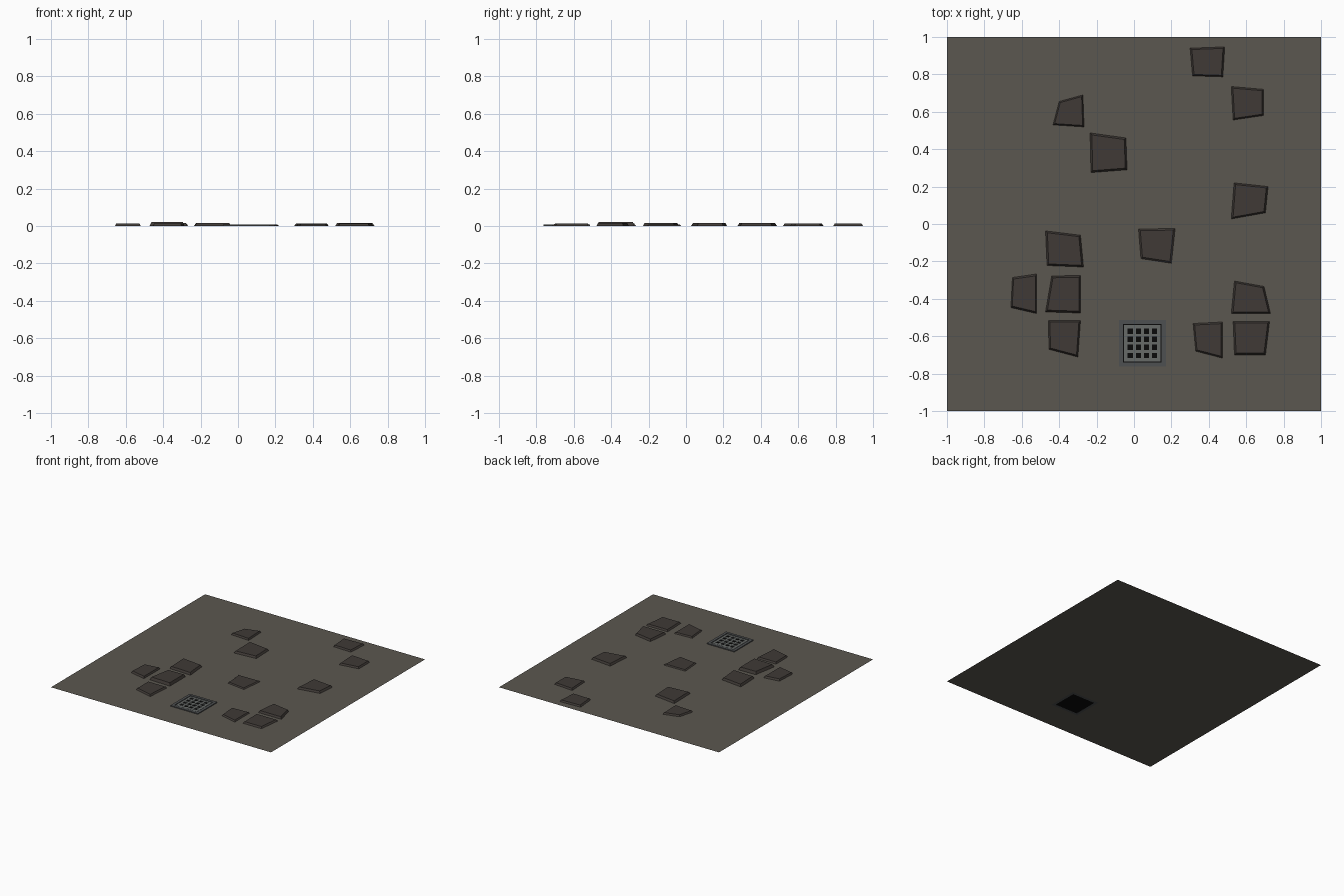
import bpy, bmesh
from mathutils import Vector

if "Cube" in bpy.data.objects:
    bpy.data.objects.remove(bpy.data.objects["Cube"])


def material(name, rgb):
    m = bpy.data.materials.new(name)
    m.diffuse_color = (*rgb, 1)
    m.use_nodes = True
    m.node_tree.nodes["Principled BSDF"].inputs["Base Color"].default_value = m.diffuse_color
    return m


ground_mat = material("dirt", (0.105, 0.095, 0.08))
stone_mat = material("stone", (0.05, 0.042, 0.037))
frame_mat = material("dark_iron", (0.075, 0.08, 0.082))
grate_mat = material("worn_iron", (0.135, 0.145, 0.14))
pit_mat = material("pit_black", (0.003, 0.003, 0.003))


def make(name, bm, mat):
    bmesh.ops.recalc_face_normals(bm, faces=bm.faces)
    me = bpy.data.meshes.new(name)
    bm.to_mesh(me)
    bm.free()
    ob = bpy.data.objects.new(name, me)
    me.materials.append(mat)
    bpy.context.collection.objects.link(ob)
    return ob


def lattice(xs, ys, z, skip):
    """Flat grid of quads with the cells chosen by skip(i, j) left open."""
    bm = bmesh.new()
    v = [[bm.verts.new((x, y, z)) for y in ys] for x in xs]
    for i in range(len(xs) - 1):
        for j in range(len(ys) - 1):
            if not skip(i, j):
                bm.faces.new((v[i][j], v[i + 1][j], v[i + 1][j + 1], v[i][j + 1]))
    bmesh.ops.delete(bm, geom=[p for p in bm.verts if not p.link_faces], context='VERTS')
    return bm


def raise_up(bm, height):
    ext = bmesh.ops.extrude_face_region(bm, geom=bm.faces[:], use_keep_orig=True)
    for p in ext["geom"]:
        if isinstance(p, bmesh.types.BMVert):
            p.co.z += height


def centre_cell(i, j):
    return i == 1 and j == 1


CX, CY, OUT, INN = 0.045, -0.638, 0.125, 0.103

# Ground sheet with an opening for the drain
make("ground", lattice([-1, CX - OUT, CX + OUT, 1], [-1, CY - OUT, CY + OUT, 1],
                       0, centre_cell), ground_mat)

# Drain frame, dark pit and grate
steps = [-OUT, -INN, INN, OUT]
bm = lattice([CX + s for s in steps], [CY + s for s in steps], 0, centre_cell)
raise_up(bm, 0.007)
make("drain_frame", bm, frame_mat)

make("drain_pit", lattice([CX - INN, CX + INN], [CY - INN, CY + INN], 0.0005,
                          lambda i, j: False), pit_mat)

HOLE, PITCH, GRATE = 0.028, 0.043, 0.098
cuts = [-GRATE]
for k in range(4):
    c = (k - 1.5) * PITCH
    cuts += [c - HOLE / 2, c + HOLE / 2]
cuts.append(GRATE)
bm = lattice([CX + c for c in cuts], [CY + c for c in cuts], 0.001,
             lambda i, j: i % 2 == 1 and j % 2 == 1)
raise_up(bm, 0.004)
make("drain_grate", bm, grate_mat)

# Loose paving stones: height, then the four corners on the ground
stones = [
    (.013, (.30, .94), (.485, .947), (.475, .787), (.313, .792)),
    (.013, (.52, .735), (.692, .72), (.692, .58), (.53, .556)),
    (.013, (-.40, .655), (-.273, .69), (-.267, .519), (-.433, .53)),
    (.016, (-.235, .487), (-.043, .46), (-.037, .29), (-.23, .275)),
    (.016, (.535, .22), (.717, .20), (.703, .06), (.52, .027)),
    (.008, (.024, -.027), (.22, -.024), (.20, -.21), (.037, -.185)),
    (.017, (-.473, -.037), (-.286, -.06), (-.27, -.23), (-.465, -.222)),
    (.014, (-.65, -.286), (-.52, -.267), (-.52, -.479), (-.658, -.447)),
    (.022, (-.44, -.278), (-.286, -.275), (-.286, -.476), (-.473, -.47)),
    (.016, (.537, -.305), (.695, -.334), (.73, -.479), (.52, -.479)),
    (.013, (-.457, -.516), (-.286, -.516), (-.30, -.711), (-.455, -.67)),
    (.010, (.316, -.532), (.473, -.524), (.473, -.717), (.33, -.68)),
    (.013, (.53, -.52), (.725, -.52), (.703, -.70), (.537, -.70)),
]
for n, (h, *corners) in enumerate(stones, 1):
    mid = sum((Vector(c) for c in corners), Vector((0, 0))) / 4
    bm = bmesh.new()
    base = [bm.verts.new((*c, 0.0003)) for c in corners]
    top = [bm.verts.new((*mid.lerp(Vector(c), 0.9), h)) for c in corners]
    bm.faces.new(base)
    bm.faces.new(top)
    for i in range(4):
        j = (i + 1) % 4
        bm.faces.new((base[i], base[j], top[j], top[i]))
    make(f"paving_stone_{n}", bm, stone_mat)
